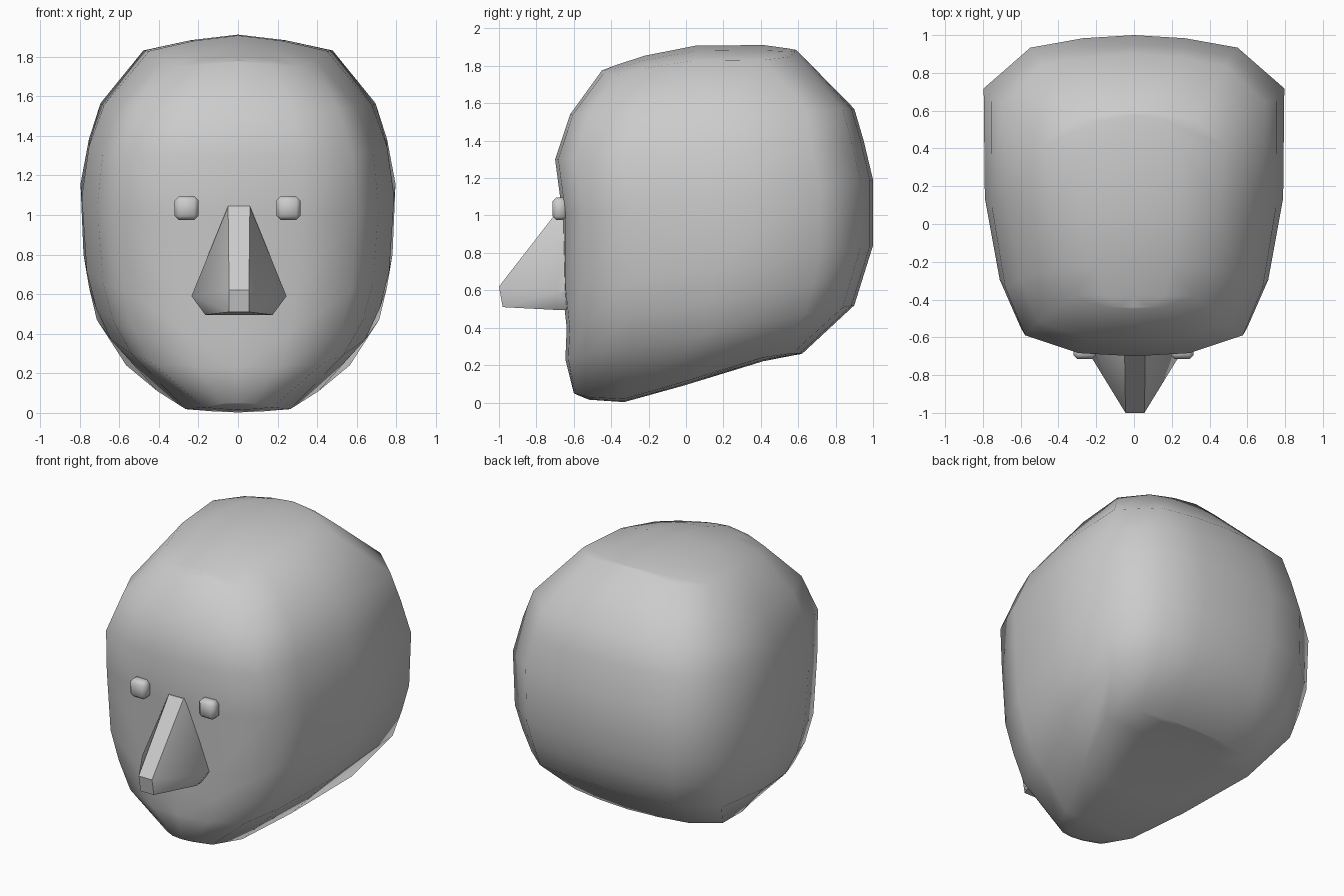
import bpy, bmesh, math

cube = bpy.data.objects.get("Cube")
if cube:
    bpy.data.objects.remove(cube, do_unlink=True)

grey = bpy.data.materials.new("clay_grey")
grey.use_nodes = True
GREY = (0.6, 0.6, 0.6, 1)
grey.diffuse_color = GREY
grey.node_tree.nodes["Principled BSDF"].inputs["Base Color"].default_value = GREY


def finish(bm, name, angle):
    """Turn a bmesh into a shaded grey object."""
    bmesh.ops.recalc_face_normals(bm, faces=bm.faces)
    mesh = bpy.data.meshes.new(name)
    bm.to_mesh(mesh)
    bm.free()
    mesh.materials.append(grey)
    obj = bpy.data.objects.new(name, mesh)
    bpy.context.collection.objects.link(obj)
    bpy.ops.object.select_all(action="DESELECT")
    obj.select_set(True)
    bpy.context.view_layer.objects.active = obj
    bpy.ops.object.shade_smooth_by_angle(angle=math.radians(angle))
    return obj


# Half outline of the skull seen from above, face centre to back centre:
# fraction of the half width, fraction of the depth
OUTLINE = [(0, 0), (.38, .01), (.75, .067), (.89, .22), (.99, .48),
           (1, .83), (.69, .96), (.34, .99), (0, 1)]

# Rings from chin to crown: front y, z; back y, z; half width front, back;
# bulge, bulge power, drop towards the sides
CHIN = (-.60, .05, .62, .26, .20, .64, -.095, 3, -.02)
CROWN = (-.45, 1.775, .59, 1.885, .42, .49, .08, 1, .08)
RINGS = [
    CHIN,
    (-.645, .23, .90, .52, .56, .745, 0, 1, 0),
    (-.638, .40, .95, .68, .69, .765, 0, 1, 0),
    (-.66, .60, 1.0, .84, .76, .785, 0, 1, 0),
    (-.66, 1.0, 1.0, 1.19, .80, .795, 0, 1, 0),
    (-.70, 1.30, .95, 1.40, .77, .75, 0, 1, 0),
    (-.62, 1.54, .90, 1.57, .67, .70, 0, 1, 0),
    CROWN,
]


def ring_points(ring, scale=1):
    """Half ring; a scale below one draws the cap rows inwards."""
    yf, zf, yb, zb, wf, wb, bulge, power, drop = ring
    peak = (power / (power + 1)) ** power / (power + 1)
    points = []
    for u, v in OUTLINE:
        u *= scale
        lift = bulge * v * (1 - v) ** power / peak
        points.append((u * (wf + (wb - wf) * v), yf + (yb - yf) * v,
                       zf + (zb - zf) * v + lift - drop * u ** 1.5))
    return points


# Head: half loft, closed by caps below and above, mirrored
bm = bmesh.new()
rows = [ring_points(CHIN, 0), ring_points(CHIN, .5)]
rows += [ring_points(r) for r in RINGS]
rows += [ring_points(CROWN, .5), ring_points(CROWN, 0)]
grid = [[bm.verts.new(p) for p in row] for row in rows]
for low, high in zip(grid, grid[1:]):
    for j in range(len(OUTLINE) - 1):
        bm.faces.new((low[j], low[j + 1], high[j + 1], high[j]))
half = bm.verts[:] + bm.edges[:] + bm.faces[:]
bmesh.ops.duplicate(bm, geom=half)
bm.verts.ensure_lookup_table()
for vert in bm.verts[len(rows) * len(OUTLINE):]:
    vert.co.x *= -1
bmesh.ops.remove_doubles(bm, verts=bm.verts, dist=.0005)
finish(bm, "head", 80)

# Nose: wedge hull through bridge, tip, nostril wings and base
bm = bmesh.new()
for x, y, z in [(.055, -.67, 1.045), (.055, -.60, 1.045), (.05, -1, .62),
                (.05, -.98, .51), (.24, -.69, .59), (.22, -.58, .59),
                (.17, -.69, .495), (.16, -.58, .495)]:
    for side in (-1, 1):
        bm.verts.new((side * x + .005, y, z))
bmesh.ops.convex_hull(bm, input=bm.verts)
bmesh.ops.dissolve_limit(bm, angle_limit=.02, verts=bm.verts, edges=bm.edges)
finish(bm, "nose", 45)

# Eyes: small bevelled blocks
for name, x in (("left_eye", .255), ("right_eye", -.26)):
    bm = bmesh.new()
    bmesh.ops.create_cube(bm, size=1)
    for vert in bm.verts:
        vert.co = (vert.co.x * .12 + x, vert.co.y * .08 - .675, vert.co.z * .12 + 1.035)
    bmesh.ops.bevel(bm, geom=bm.edges[:], offset=.021, segments=1, affect="EDGES")
    finish(bm, name, 60)
